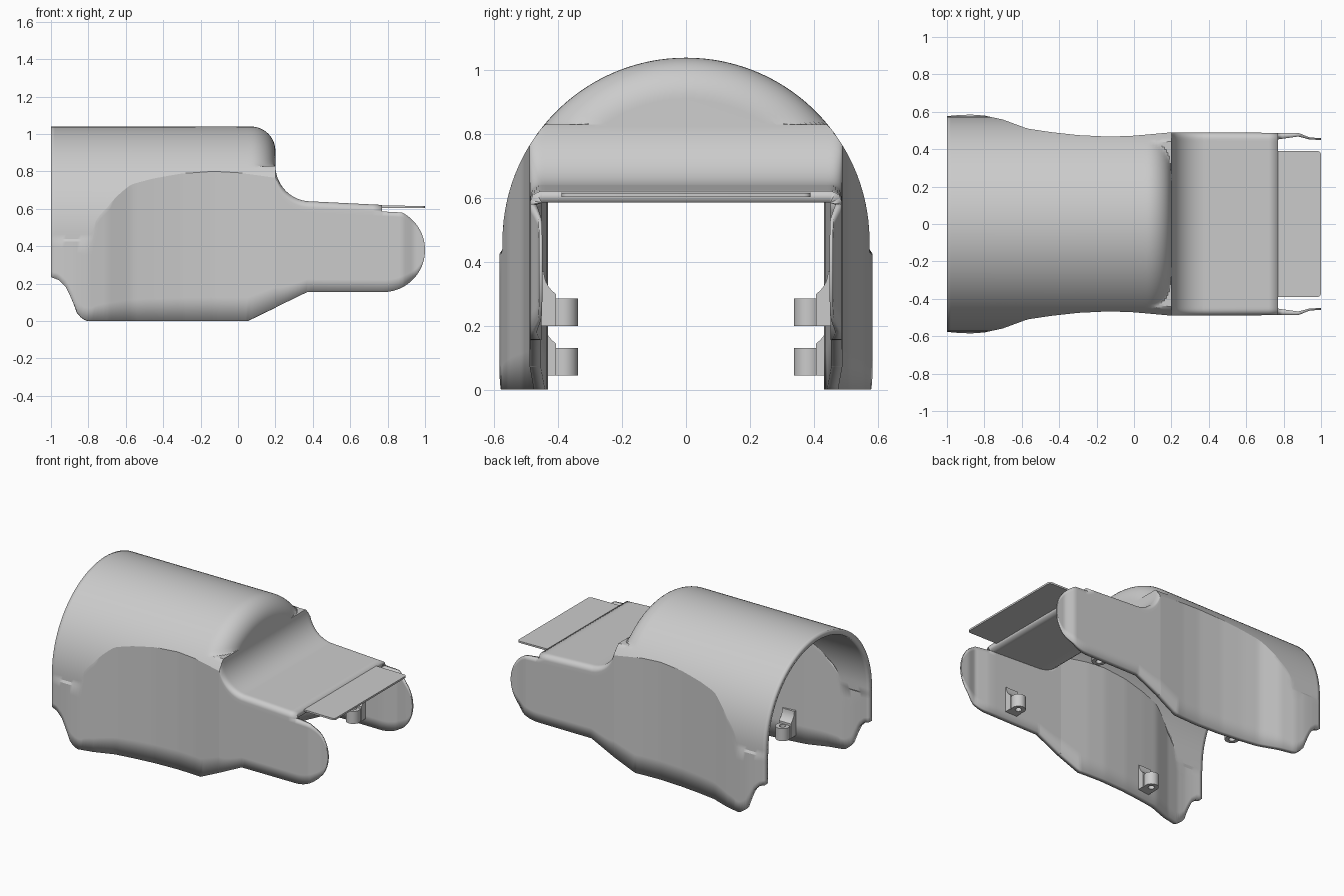
import bpy, bmesh
from math import sin, cos, pi, sqrt

if "Cube" in bpy.data.objects:
    bpy.data.objects.remove(bpy.data.objects["Cube"])

grey = bpy.data.materials.new("plain grey")
grey.use_nodes = True
grey.diffuse_color = (0.6, 0.6, 0.6, 1)
grey.node_tree.nodes["Principled BSDF"].inputs["Base Color"].default_value = (0.6, 0.6, 0.6, 1)

R, ZC = 0.575, 0.465          # main barrel radius and axis height
THICK = 0.035
NOTCH = 0.77                  # where the flaps part from the top
WIDTH = [(-1, .577), (-.93, .583), (-.87, .585), (-.8, .58), (-.7, .558), (-.57, .51),
         (-.45, .492), (-.3, .475), (-.13, .467), (0, .472), (.2, .49), (.88, .487),
         (.94, .462), (1, .46)]
BOTTOM = [(-1, .235), (-.96, .22), (-.92, .18), (-.89, .12), (-.86, .045), (-.83, .01),
          (-.8, 0), (.05, 0), (.37, .155), (1, .155)]


def lerp_table(table, x):
    for (x0, v0), (x1, v1) in zip(table, table[1:]):
        if x <= x1:
            return v0 + (v1 - v0) * (x - x0) / (x1 - x0)
    return table[-1][1]


def slab(x):
    """Height of the concave blend and the low deck."""
    if x <= 0.2:
        return 0.83
    if x < 0.39:
        return 0.83 - sqrt(max(0, 0.19 ** 2 - (0.39 - x) ** 2))
    return 0.64 - (x - 0.39) * 0.05


def roof(x, y, w):
    """Outer roof height: barrel with a rounded nose, running into the deck."""
    y = abs(y)
    barrel = ZC + sqrt(max(0, R * R - y * y))
    if x <= 0.07:
        return barrel
    deck = slab(x)
    edge = y - (w - 0.035)
    if x > 0.2 and edge > 0:
        deck -= 0.035 - sqrt(max(0, 0.035 ** 2 - edge ** 2))
    if x <= 0.2:
        r = R - 0.13 + sqrt(max(0, 0.13 ** 2 - (x - 0.07) ** 2))
        if y < r:
            deck = max(deck, ZC + sqrt(r * r - y * y))
    return min(barrel, deck)


def finish(name, bm, angle=0.45):
    mesh = bpy.data.meshes.new(name)
    bm.to_mesh(mesh)
    bm.free()
    mesh.materials.append(grey)
    ob = bpy.data.objects.new(name, mesh)
    bpy.context.collection.objects.link(ob)
    bpy.ops.object.select_all(action="DESELECT")
    ob.select_set(True)
    bpy.context.view_layer.objects.active = ob
    bpy.ops.object.shade_smooth_by_angle(angle=angle)
    return ob


def prism(bm, points, offset):
    face = bm.faces.new([bm.verts.new(p) for p in points])
    new = bmesh.ops.extrude_face_region(bm, geom=[face])["geom"]
    bmesh.ops.translate(bm, vec=offset, verts=[v for v in new if isinstance(v, bmesh.types.BMVert)])
    bmesh.ops.recalc_face_normals(bm, faces=bm.faces[:])


# Stations along the shell, closer together in the curves
stations = [-1 + 0.02 * i for i in range(53)] + [0.05]
stations += [0.07 + 0.13 * sin(i * pi / 24) for i in range(13)]
stations += [0.2001 + 0.19 * (1 - cos(i * pi / 24)) for i in range(13)]
stations += [0.37] + [0.42 + 0.05 * i for i in range(7)] + [NOTCH]
stations += [0.775 + 0.2248 * sin(i * pi / 40) for i in range(1, 21)]
stations.sort()

# Cover: arched roof, waisted side walls and rounded flaps in one skin
ROOF, WALL = 28, 8
bm = bmesh.new()
grid = []
for x in stations:
    w = lerp_table(WIDTH, x)
    top_w = min(w, R)
    low, high = lerp_table(BOTTOM, x), roof(x, top_w, top_w)
    if x > NOTCH:
        half = sqrt(max(0, 0.225 ** 2 - max(0, x - 0.775) ** 2))
        low, high = 0.38 - half, min(high, 0.38 + half)
    step = min(0.025, (high - low) * 0.1)
    zs = [high - step, high - 1.6 * step]
    zs += [zs[1] + (low - zs[1]) * k / (WALL - 2) for k in range(1, WALL - 1)]
    wall = [(top_w if k == 0 else w, z) for k, z in enumerate(zs)]
    row = [(-y, z) for y, z in reversed(wall)]
    for j in range(-ROOF, ROOF + 1):
        y = top_w * sin(j / ROOF * pi / 2)
        row.append((y, high if abs(j) == ROOF else roof(x, y, top_w)))
    row += wall
    grid.append([bm.verts.new((x, y, z)) for y, z in row])

last_roof = WALL + 2 * ROOF
for a, b in zip(grid, grid[1:]):
    for j in range(len(a) - 1):
        if b[0].co.x > NOTCH + 0.001 and WALL <= j < last_roof:
            continue
        bm.faces.new((a[j], b[j], b[j + 1], a[j + 1]))
bmesh.ops.delete(bm, geom=[v for v in bm.verts if not v.link_faces], context="VERTS")
cover = finish("cover_shell", bm)

# Skin thickness, tapering to the flap tips
group = cover.vertex_groups.new(name="thickness")
for v in cover.data.vertices:
    t = min(1, max(0, (v.co.x - NOTCH) / 0.17))
    group.add([v.index], 1 - 0.7 * t, "REPLACE")
solid = cover.modifiers.new("skin", "SOLIDIFY")
solid.thickness = THICK
solid.offset = -1
solid.vertex_group = group.name

# Thin deck tongue with rounded front corners
bm = bmesh.new()
outline = [(0.75, -0.39)]
for side in (-1, 1):
    arc = [(0.98 + 0.02 * sin(a * pi / 8), side * (0.37 + 0.02 * cos(a * pi / 8))) for a in range(5)]
    outline += arc if side < 0 else arc[::-1]
outline.append((0.75, 0.39))
prism(bm, [(x, y, 0.606 - (x - 0.75) * 0.01) for x, y in outline], (0, 0, 0.012))
finish("deck_tongue", bm)


# Screw lugs inside the walls: drilled boss and a curved gusset
def lug(name, x, z, side):
    bm = bmesh.new()
    n, cy, height = 24, 0.383, 0.085
    rings = []
    for r, h in ((0.045, 0), (0.045, height), (0.02, height), (0.02, 0)):
        rings.append([bm.verts.new((x + r * cos(2 * pi * i / n), side * (cy + r * sin(2 * pi * i / n)), z + h))
                      for i in range(n)])
    for k in range(4):
        a, b = rings[k], rings[(k + 1) % 4]
        for i in range(n):
            bm.faces.new((a[i], a[(i + 1) % n], b[(i + 1) % n], b[i]))
    profile = [(0.465, z), (0.407, z)]
    profile += [(0.36 + 0.085 * sin(a), z + 0.17 - 0.085 * cos(a)) for a in (0.59, 0.8, 1.0, 1.2, 1.4, 1.57)]
    profile.append((0.465, z + 0.17))
    prism(bm, [(x - 0.045, side * y, h) for y, h in profile], (0.09, 0, 0))
    finish(name, bm)


for side, label in ((1, "back"), (-1, "front")):
    lug(label + "_upper_lug", 0.6, 0.2, side)
    lug(label + "_lower_lug", -0.46, 0.045, side)
